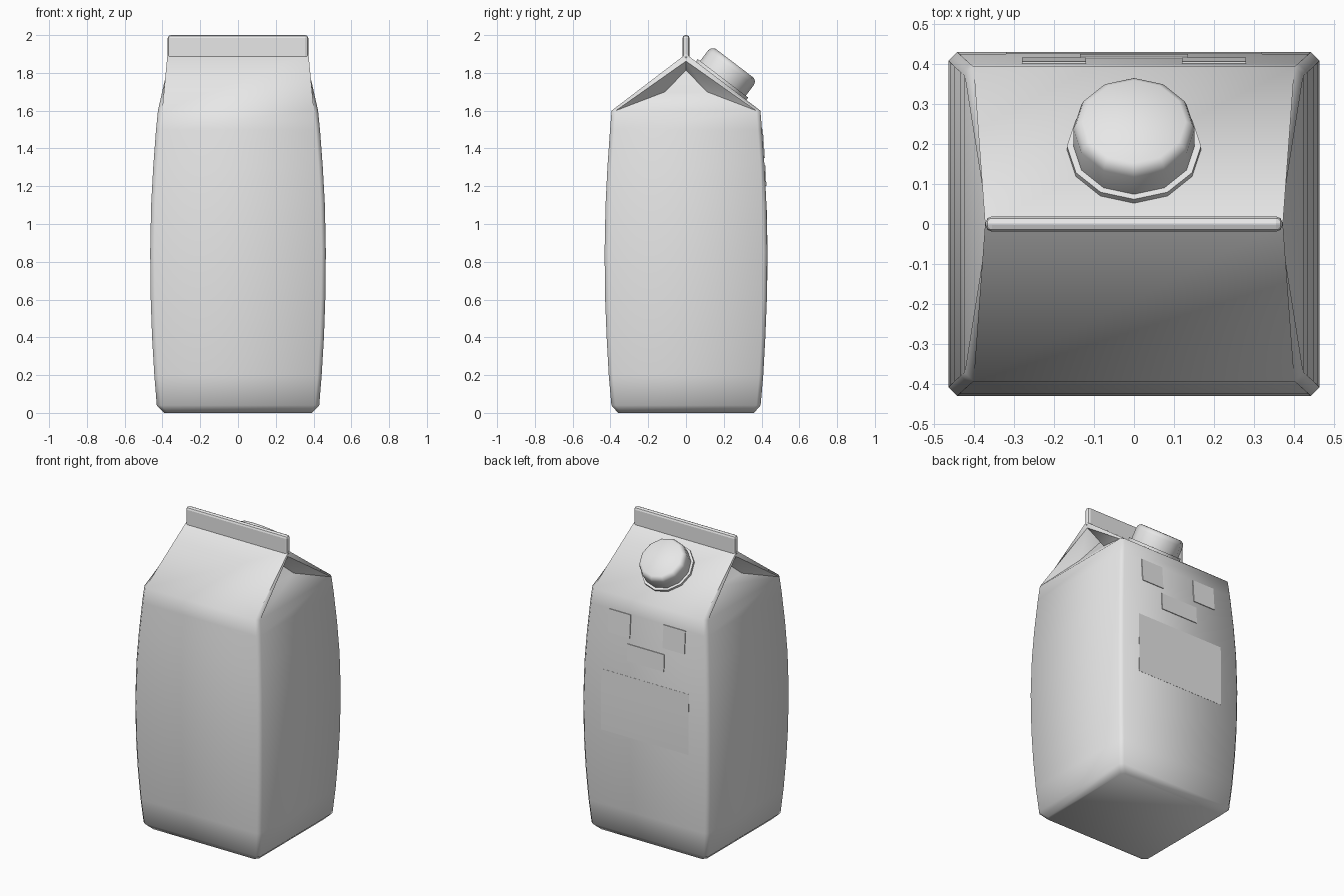
import bpy, bmesh
from math import pi, cos, sin, radians, atan2
from mathutils import Matrix

old = bpy.data.objects.get("Cube")
if old:
    bpy.data.objects.remove(old)

grey = bpy.data.materials.new("light_grey_card")
grey.use_nodes = True
tone = (0.8, 0.8, 0.8, 1)
grey.diffuse_color = tone
grey.node_tree.nodes["Principled BSDF"].inputs["Base Color"].default_value = tone


def finish(name, bm, angle=None):
    bmesh.ops.recalc_face_normals(bm, faces=bm.faces[:])
    mesh = bpy.data.meshes.new(name)
    bm.to_mesh(mesh)
    bm.free()
    mesh.materials.append(grey)
    obj = bpy.data.objects.new(name, mesh)
    bpy.context.collection.objects.link(obj)
    if angle:
        bpy.ops.object.select_all(action="DESELECT")
        obj.select_set(True)
        bpy.context.view_layer.objects.active = obj
        bpy.ops.object.shade_smooth_by_angle(angle=radians(angle))
    return obj


def bridge(bm, a, b):
    n = len(a)
    for i in range(n):
        j = (i + 1) % n
        bm.faces.new((a[i], a[j], b[j], b[i]))


# Bulging carton profile: height, half width, half depth
profile = [(0, .39, .36), (.04, .43, .395), (.2, .443, .409), (.4, .455, .42),
           (.6, .462, .428), (.85, .465, .431), (1.1, .46, .426),
           (1.3, .449, .416), (1.5, .434, .402), (1.6, .424, .394)]


def back_depth(z):
    for (z0, _, d0), (z1, _, d1) in zip(profile, profile[1:]):
        if z <= z1:
            return d0 + (d1 - d0) * (z - z0) / (z1 - z0)
    return profile[-1][2]


# Carton body with chamfered corners and a folded gable top
bm = bmesh.new()
c = .022
rings = []
for z, w, d in profile:
    pts = [(-w + c, -d), (w - c, -d), (w, -d + c), (w, d - c),
           (w - c, d), (-w + c, d), (-w, d - c), (-w, -d + c)]
    rings.append([bm.verts.new((x, y, z)) for x, y in pts])
bm.faces.new(rings[0])
for a, b in zip(rings, rings[1:]):
    bridge(bm, a, b)
top = rings[-1]
ridge = {s: bm.verts.new((s * .373, 0, 1.9)) for s in (-1, 1)}
bm.faces.new((top[0], top[1], ridge[1], ridge[-1]))
bm.faces.new((top[4], top[5], ridge[-1], ridge[1]))

# Tucked-in gable folds on each side
for s, (front, front_side, back_side, back) in ((1, top[1:5]),
                                                (-1, (top[0], top[7], top[6], top[5]))):
    lip = bm.verts.new((s * .365, 0, 1.862))
    fold = bm.verts.new((s * .25, 0, 1.815))
    mids = []
    for outer, inner, side in ((front, front_side, -1), (back, back_side, 1)):
        mid = bm.verts.new((s * .33, side * .11, 1.7))
        mids.append(mid)
        bm.faces.new((outer, inner, lip, ridge[s]))
        bm.faces.new((inner, mid, lip))
        bm.faces.new((mid, fold, lip))
    bm.faces.new((front_side, back_side, mids[1], mids[0]))
    bm.faces.new((mids[0], mids[1], fold))
finish("carton_body", bm, 56)

# Sealed fin along the ridge
bm = bmesh.new()
bmesh.ops.create_cube(bm, size=1)
bmesh.ops.scale(bm, vec=(.744, .038, .13), verts=bm.verts[:])
bmesh.ops.translate(bm, vec=(0, 0, 1.935), verts=bm.verts[:])
fin = finish("top_fin", bm)
bevel = fin.modifiers.new("rounded_edges", "BEVEL")
bevel.width = .016
bevel.segments = 2


# Twelve-sided turned parts standing square on the back roof slope
def turned(name, rows, centre, angle):
    bm = bmesh.new()
    loops = [[bm.verts.new((r * cos(i * pi / 6), r * sin(i * pi / 6), h))
              for i in range(12)] for r, h in rows]
    for a, b in zip(loops, loops[1:]):
        bridge(bm, a, b)
    bm.faces.new(loops[0])
    bm.faces.new(loops[-1])
    tilt = -atan2(.3, .394)
    bm.transform(Matrix.Translation(centre) @ Matrix.Rotation(tilt, 4, "X"))
    return finish(name, bm, angle)


roof_point = (0, .187, 1.76)
turned("cap_flange", [(.168, -.02), (.168, .014)], roof_point, 35)
turned("screw_cap", [(.152, .01), (.152, .085), (.146, .103), (.13, .115)], roof_point, 50)


# Thin plates following the bulge of the back
def plate(name, x0, x1, z0, z1, lift=.005):
    bm = bmesh.new()
    loops = []
    steps = 4
    for i in range(steps + 1):
        z = z0 + (z1 - z0) * i / steps
        y = back_depth(z)
        loops.append([bm.verts.new(p) for p in
                      ((x0, y - .003, z), (x1, y - .003, z),
                       (x1, y + lift, z), (x0, y + lift, z))])
    for a, b in zip(loops, loops[1:]):
        bridge(bm, a, b)
    bm.faces.new(loops[0])
    bm.faces.new(loops[-1])
    return finish(name, bm, 30)


plate("left_eye", .12, .28, 1.35, 1.5)
plate("right_eye", -.28, -.12, 1.35, 1.5)
plate("mouth", -.135, .135, 1.2, 1.31)
plate("label_panel", -.32, .32, .7, 1.1, .001)
